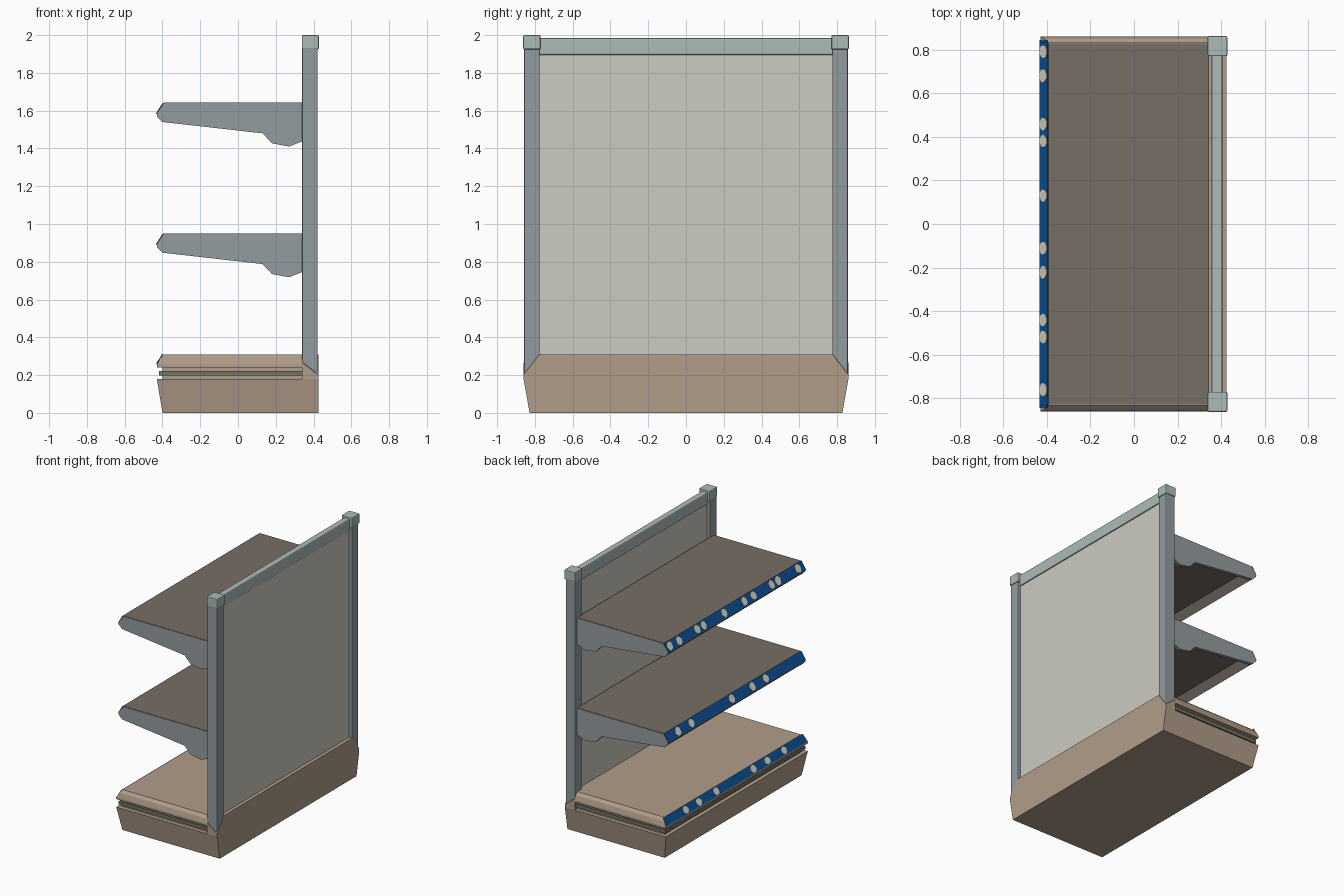
import bpy, bmesh, math, random
from mathutils import Vector

if "Cube" in bpy.data.objects:
    bpy.data.objects.remove(bpy.data.objects["Cube"])

random.seed(4)


def mat(name, r, g, b):
    def lin(c):
        c /= 255
        return c / 12.92 if c < 0.04 else ((c + 0.055) / 1.055) ** 2.4
    m = bpy.data.materials.new(name)
    m.diffuse_color = (lin(r), lin(g), lin(b), 1)
    m.use_nodes = True
    m.node_tree.nodes["Principled BSDF"].inputs["Base Color"].default_value = m.diffuse_color
    return m


TAN = mat("tan_base", 176, 157, 138)
BROWN = mat("brown_shelf", 119, 110, 102)
STEEL = mat("steel_grey", 148, 156, 161)
CAP = mat("pale_green_grey", 172, 187, 182)
PANEL = mat("off_white_panel", 205, 204, 194)
BLUE = mat("blue_strip", 12, 82, 152)
TAG = mat("cream_tag", 226, 222, 203)
BUMP = mat("bumper_grey", 118, 116, 102)


def finish(bm, name, m, bevel=0):
    bmesh.ops.recalc_face_normals(bm, faces=bm.faces)
    me = bpy.data.meshes.new(name)
    bm.to_mesh(me)
    bm.free()
    me.materials.append(m)
    ob = bpy.data.objects.new(name, me)
    bpy.context.collection.objects.link(ob)
    if bevel:
        b = ob.modifiers.new("bevel", 'BEVEL')
        b.width, b.segments = bevel, 2
    return ob


def hull(name, pts, m, bevel=0):
    bm = bmesh.new()
    for p in pts:
        bm.verts.new(p)
    bmesh.ops.convex_hull(bm, input=bm.verts[:])
    bmesh.ops.dissolve_limit(bm, angle_limit=0.01, verts=bm.verts[:], edges=bm.edges[:])
    return finish(bm, name, m, bevel)


def ring(x0, x1, y, z):
    return [(x, s * y, z) for x in (x0, x1) for s in (-1, 1)]


def box(name, x0, x1, y0, y1, z0, z1, m, bevel=0):
    return hull(name, [(x, y, z) for x in (x0, x1) for y in (y0, y1) for z in (z0, z1)], m, bevel)


def extrude(name, pts, vec, m):
    # polygon of 3D points swept along a vector
    bm = bmesh.new()
    f = bm.faces.new([bm.verts.new(p) for p in pts])
    g = bmesh.ops.extrude_face_region(bm, geom=[f], use_keep_orig=True)
    bmesh.ops.translate(bm, vec=vec, verts=[v for v in g["geom"] if isinstance(v, bmesh.types.BMVert)])
    return finish(bm, name, m)


def price_strip(name, low, high, half, tags):
    # blue plate on the sloping front edge, with cream tags on it
    a, b = Vector((low[0], 0, low[1])), Vector((high[0], 0, high[1]))
    v = (b - a).normalized()
    n = Vector((-v.z, 0, v.x))
    y = Vector((0, half, 0))
    extrude(name, [a - y, a + y, b + y, b - y], n * 0.004, BLUE)
    mid, h = (a + b) / 2 + n * 0.003, (b - a).length * 0.46
    for i, t in enumerate(tags):
        pts = []
        for k in range(10):
            ang, r = k * math.tau / 10, random.uniform(0.88, 1.05)
            pts.append(mid + Vector((0, t + 0.032 * r * math.cos(ang), 0)) + v * h * min(r, 1) * math.sin(ang))
        extrude(f"{name}_tag_{i}", pts, n * 0.003, TAG)


# Base: tapered plinth, groove with bumper, upper lip, chamfered back block
hull("plinth", ring(-0.40, 0.425, 0.828, 0) + ring(-0.43, 0.425, 0.86, 0.18), TAN)
box("groove_core", -0.40, 0.35, -0.83, 0.83, 0.17, 0.25, TAN)
box("bumper", -0.418, 0.345, -0.847, 0.847, 0.197, 0.222, BUMP)
hull("base_lip", ring(-0.43, 0.34, 0.86, 0.24) + ring(-0.43, 0.34, 0.86, 0.255)
     + ring(-0.412, 0.34, 0.85, 0.29) + ring(-0.395, 0.34, 0.83, 0.31), TAN)
hull("base_back", ring(0.34, 0.425, 0.86, 0.18) + ring(0.425, 0.425, 0.86, 0.2)
     + ring(0.34, 0.34, 0.86, 0.265) + ring(0.34, 0.34, 0.835, 0.31)
     + ring(0.425, 0.425, 0.775, 0.31), TAN)
price_strip("base_strip", (-0.43, 0.256), (-0.396, 0.309), 0.845,
            [0.60, 0.44, 0.23, -0.22, -0.39, -0.59])

# Uprights with caps
for s, side in ((-1, "front"), (1, "rear")):
    box(side + "_post", 0.34, 0.422, s * 0.775, s * 0.857, 0.19, 1.95, STEEL, 0.006)
    box(side + "_post_cap", 0.338, 0.428, s * 0.77, s * 0.862, 1.925, 2.0, CAP, 0.006)

# Back panel and top rail
box("back_panel", 0.365, 0.398, -0.79, 0.79, 0.29, 1.92, PANEL)
box("top_rail", 0.356, 0.406, -0.78, 0.78, 1.895, 1.985, CAP, 0.008)

# Two shelves, each with end brackets and price strip
BRACKET = [(0.345, 0), (-0.39, 0), (-0.428, -0.055), (-0.43, -0.07), (-0.40, -0.10),
           (0.13, -0.16), (0.18, -0.213), (0.27, -0.23), (0.345, -0.20)]
BOARD = [(0.345, 0.002), (-0.393, 0.002), (-0.43, -0.055), (-0.43, -0.07),
         (-0.40, -0.098), (-0.36, -0.04), (0.345, -0.04)]
TAGS = {"upper": [0.79, 0.68, 0.46, 0.38, 0.13, -0.11, -0.22, -0.44, -0.52, -0.76],
        "lower": [0.69, 0.53, 0.04, -0.21, -0.37]}
for name, top in (("upper", 1.64), ("lower", 0.948)):
    extrude(name + "_shelf", [(x, -0.828, top + z) for x, z in BOARD], (0, 1.656, 0), BROWN)
    for s in (-1, 1):
        extrude(f"{name}_bracket_{'front' if s < 0 else 'rear'}",
                [(x, s * 0.832, top + z) for x, z in BRACKET], (0, -s * 0.025, 0), STEEL)
    price_strip(name + "_strip", (-0.431, top - 0.06), (-0.393, top), 0.832, TAGS[name])
